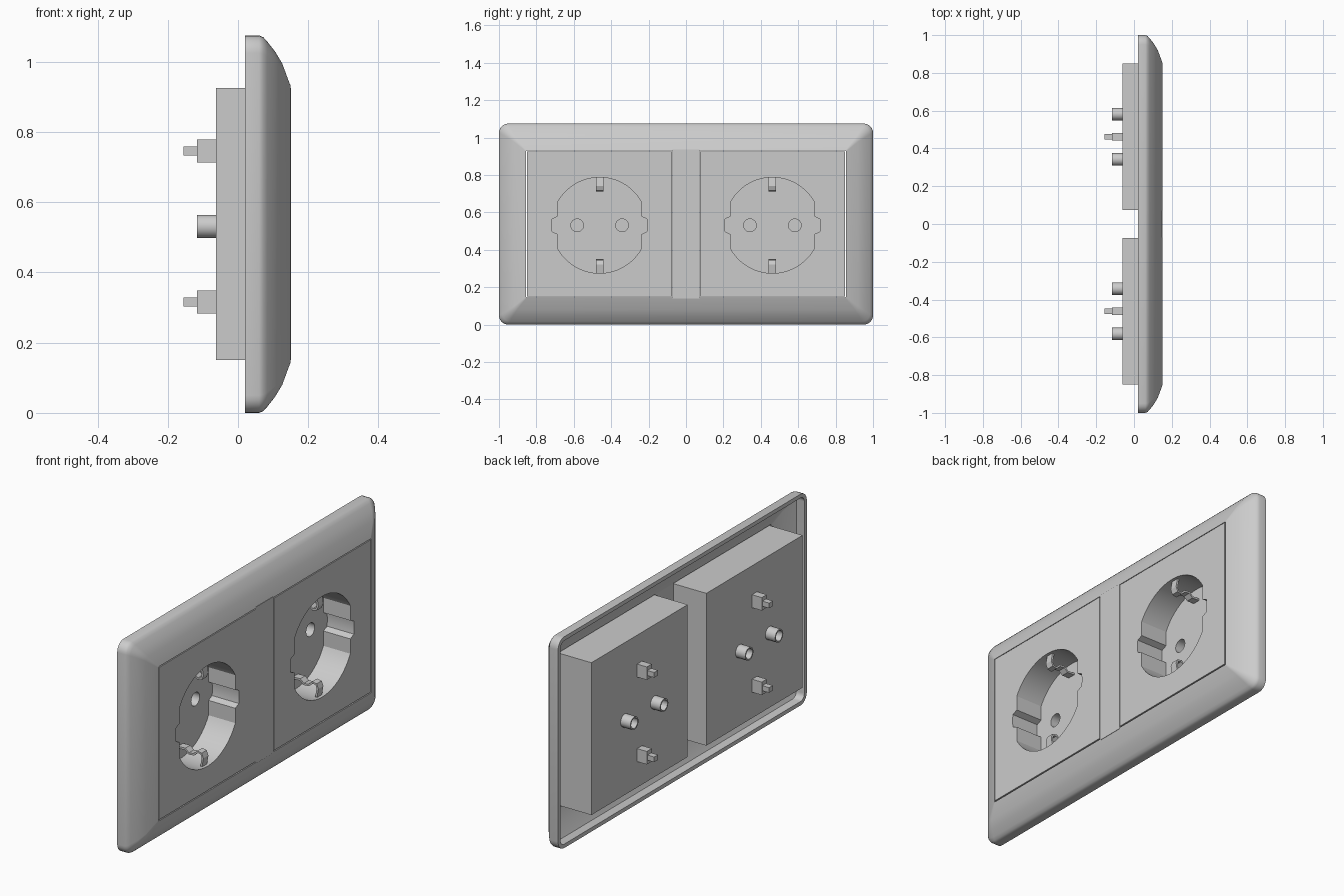
import bpy, bmesh
from math import sin, cos, pi
from mathutils import Matrix, Vector

cube = bpy.data.objects.get("Cube")
if cube:
    bpy.data.objects.remove(cube)

MID_Z = 0.5375       # centre of the frame
SOCKET_Z = 0.531     # centre of each well
SOCKET_Y = 0.462
FACE_X = 0.151

mat = bpy.data.materials.new("light grey plastic")
mat.use_nodes = True
GREY = (0.6, 0.6, 0.6, 1)
mat.diffuse_color = GREY
mat.node_tree.nodes["Principled BSDF"].inputs["Base Color"].default_value = GREY


def finish(name, bm, smooth=False):
    bmesh.ops.recalc_face_normals(bm, faces=bm.faces)
    mesh = bpy.data.meshes.new(name)
    bm.to_mesh(mesh)
    bm.free()
    mesh.materials.append(mat)
    obj = bpy.data.objects.new(name, mesh)
    bpy.context.collection.objects.link(obj)
    if smooth:
        activate(obj)
        bpy.ops.object.shade_smooth_by_angle(angle=0.5)
    return obj


def activate(obj):
    bpy.ops.object.select_all(action='DESELECT')
    obj.select_set(True)
    bpy.context.view_layer.objects.active = obj


def box(name, x, y, z):
    """Box from (low, high) pairs."""
    bm = bmesh.new()
    size = [b - a for a, b in (x, y, z)]
    centre = Vector([(a + b) / 2 for a, b in (x, y, z)])
    bmesh.ops.create_cube(bm, size=1, matrix=Matrix.Translation(centre) @ Matrix.Diagonal((*size, 1)))
    return finish(name, bm)


def loft(name, loops, close=False, smooth=True):
    """Join rings of points; cap the ends or close the tube on itself."""
    bm = bmesh.new()
    rings = [[bm.verts.new(p) for p in loop] for loop in loops]
    pairs = list(zip(rings, rings[1:]))
    if close:
        pairs.append((rings[-1], rings[0]))
    else:
        bm.faces.new(rings[0])
        bm.faces.new(rings[-1])
    for a, b in pairs:
        for i in range(len(a)):
            j = (i + 1) % len(a)
            bm.faces.new((a[i], a[j], b[j], b[i]))
    return finish(name, bm, smooth)


def circle(x, y, z, r, n=24):
    return [(x, y + r * cos(2 * pi * i / n), z + r * sin(2 * pi * i / n)) for i in range(n)]


def rounded_rect(x, inset, radius, steps=6):
    hy, hz = 1 - inset - radius, MID_Z - inset - radius
    pts = []
    for k, (sy, sz) in enumerate(((1, 1), (-1, 1), (-1, -1), (1, -1))):
        for i in range(steps + 1):
            a = (k + i / steps) * pi / 2
            pts.append((x, sy * hy + radius * cos(a), MID_Z + sz * hz + radius * sin(a)))
    return pts


def cut(target, cutter):
    mod = target.modifiers.new("cut", 'BOOLEAN')
    mod.operation = 'DIFFERENCE'
    mod.solver = 'EXACT'
    mod.object = cutter
    activate(target)
    bpy.ops.object.modifier_apply(modifier=mod.name)
    bpy.data.objects.remove(cutter)


# Surround: hollow sloping frame, (x, inset, corner radius) per ring
frame_rings = [(0.02, 0, 0.05), (0.06, 0, 0.05), (0.072, 0.005, 0.047), (0.083, 0.017, 0.042),
               (0.105, 0.045, 0.03), (0.126, 0.08, 0.018), (0.15, 0.145, 0.004),
               (0.12, 0.145, 0.004), (0.1, 0.08, 0.018), (0.065, 0.02, 0.03), (0.02, 0.02, 0.03)]
loft("surround_frame", [rounded_rect(*r) for r in frame_rings], close=True)
box("centre_bar", (0.12, 0.15), (-0.072, 0.072), (0.14, 0.935))


# Well outline: circle with flat guide pads on both sides
def well_outline(x, r=0.256, n=120):
    pts = []
    for i in range(n):
        a = 2 * pi * (i + 0.5) / n
        y, z = r * cos(a), r * sin(a)
        if 0.043 < abs(z) < 0.12:
            y = max(-0.225, min(0.225, y))
        pts.append((x, SOCKET_Y + y, SOCKET_Z + z))
    return pts


parts = []
body = box("socket_body", (-0.062, FACE_X), (SOCKET_Y - 0.387, SOCKET_Y + 0.387), (0.151, 0.926))
cut(body, loft("well_cutter", [well_outline(0), well_outline(0.3)], smooth=False))

for side in (-1, 1):
    y = SOCKET_Y + side * 0.12
    # Blind pin hole in the well floor
    cut(body, loft("hole_cutter", [circle(x, y, SOCKET_Z, 0.034) for x in (-0.045, 0.05)], smooth=False))
    # Open terminal tube on the back
    tube = [(-0.06, 0.033), (-0.117, 0.033), (-0.117, 0.026), (-0.06, 0.026)]
    parts.append(loft("terminal_tube", [circle(x, y, SOCKET_Z, r, 16) for x, r in tube], close=True))

activate(body)
bpy.ops.object.shade_smooth_by_angle(angle=0.5)
parts.append(body)

# Earth contacts: bent spring strip in the well, foot and prong on the back
strip = [(-0.005, 0.192), (0.04, 0.19), (0.06, 0.208), (0.088, 0.205),
         (0.11, 0.186), (0.13, 0.19), (0.138, 0.21), (0.13, 0.256)]
for side in (-1, 1):
    loops = []
    for i, (x, off) in enumerate(strip):
        a, b = Vector(strip[max(i - 1, 0)]), Vector(strip[min(i + 1, len(strip) - 1)])
        t = (b - a).normalized() * 0.005
        loops.append([(x + s * t.y, SOCKET_Y + w, SOCKET_Z + side * (off - s * t.x))
                      for s, w in ((1, -0.02), (1, 0.02), (-1, 0.02), (-1, -0.02))])
    parts.append(loft("earth_spring", loops))
    z = SOCKET_Z + side * 0.215
    parts.append(box("earth_foot", (-0.117, -0.06), (SOCKET_Y - 0.02, SOCKET_Y + 0.02), (z - 0.033, z + 0.033)))
    parts.append(box("earth_prong", (-0.155, -0.116), (SOCKET_Y - 0.015, SOCKET_Y + 0.015), (z - 0.013, z + 0.013)))

# Second socket: the same parts moved along the frame
for part in parts:
    twin = part.copy()
    twin.name = "second_" + part.name
    twin.location.y -= 2 * SOCKET_Y
    bpy.context.collection.objects.link(twin)
